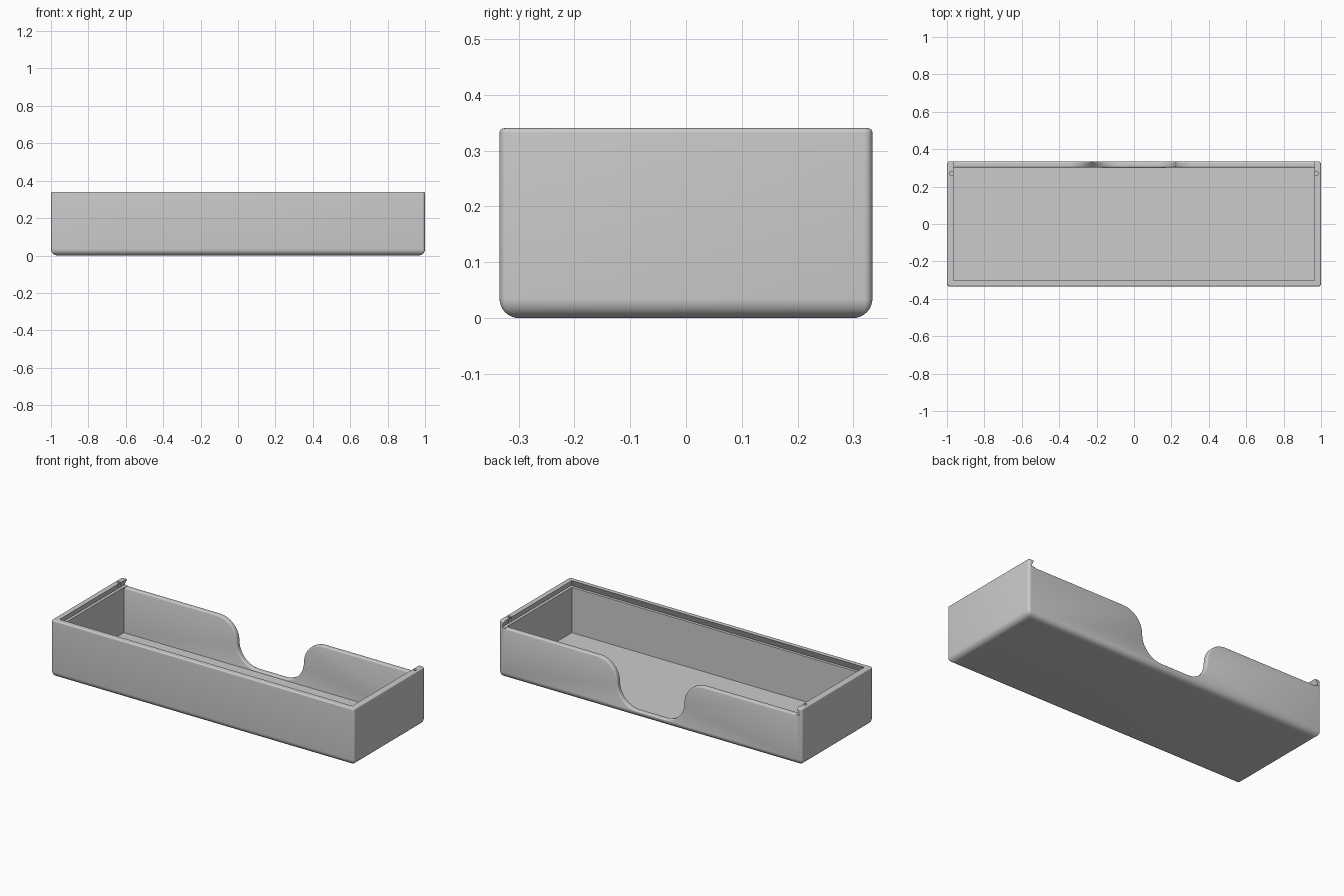
import bpy, bmesh
from math import sin, cos, pi, sqrt, radians

if "Cube" in bpy.data.objects:
    bpy.data.objects.remove(bpy.data.objects["Cube"])

HX, HY, HZ = 1.0, 0.334, 0.34      # outer half length, half depth, height
IX, IY, FLOOR = 0.965, 0.302, 0.03  # cavity
EDGE = 0.008                        # rounding of the finger notch

grey = bpy.data.materials.new("plain grey")
grey.use_nodes = True
grey.diffuse_color = (0.6, 0.6, 0.6, 1)
grey.node_tree.nodes["Principled BSDF"].inputs["Base Color"].default_value = (0.6, 0.6, 0.6, 1)


def loft(name, rings):
    """Closed solid skinned through rings of equal point count."""
    bm = bmesh.new()
    loops = [[bm.verts.new(p) for p in ring] for ring in rings]
    n = len(loops[0])
    for a, b in zip(loops, loops[1:]):
        for i in range(n):
            j = (i + 1) % n
            bm.faces.new((a[i], a[j], b[j], b[i]))
    bm.faces.new(loops[0])
    bm.faces.new(loops[-1])
    bmesh.ops.recalc_face_normals(bm, faces=bm.faces)
    mesh = bpy.data.meshes.new(name)
    bm.to_mesh(mesh)
    bm.free()
    mesh.materials.append(grey)
    ob = bpy.data.objects.new(name, mesh)
    bpy.context.collection.objects.link(ob)
    return ob


def rounded_rect(z, inset, radius=0.015, steps=5):
    r = max(radius - inset, 0.004)
    x, y = HX - inset - r, HY - inset - r
    ring = []
    for q, (sx, sy) in enumerate([(1, 1), (-1, 1), (-1, -1), (1, -1)]):
        for k in range(steps + 1):
            a = (q + k / steps) * pi / 2
            ring.append((sx * x + r * cos(a), sy * y + r * sin(a), z))
    return ring


def rect(z, x, y0, y1):
    return [(-x, y0, z), (x, y0, z), (x, y1, z), (-x, y1, z)]


def notch(y, d, radius=0.13, top=0.299, steps=14):
    """Back rim with S-curved finger notch, grown outward by d."""
    mid, flat = top - radius, 0.09
    half = [(0.96, 0.325), (0.96, top - d)]
    for k in range(steps + 1):            # convex shoulder
        a = pi / 2 * (1 + k / steps)
        half.append((flat + 2 * radius + (radius + -d) * cos(a), mid + (radius - d) * sin(a)))
    for k in range(1, steps + 1):         # concave foot
        a = -pi / 2 * k / steps
        half.append((flat + (radius + d) * cos(a), mid + (radius + d) * sin(a)))
    both = half + [(-x, z) for x, z in reversed(half)]
    return [(x, y, z) for x, z in both]


def cut(target, cutter):
    mod = target.modifiers.new("cut", "BOOLEAN")
    mod.operation, mod.solver, mod.object = "DIFFERENCE", "EXACT", cutter
    bpy.context.view_layer.objects.active = target
    bpy.ops.object.modifier_apply(modifier=mod.name)
    bpy.data.objects.remove(cutter)


# outer shell with a large bottom round and a small top round
rings = []
for r, low in ((0.035, True), (0.008, False)):
    for k in range(9):
        a = pi / 2 * k / 8
        if low:
            rings.append(rounded_rect(r * (1 - cos(a)), r * (1 - sin(a))))
        else:
            rings.append(rounded_rect(HZ - r * (1 - sin(a)), r * (1 - cos(a))))
box = loft("sliding_lid_box", rings)

# storage cavity and dovetailed lid slot, open at the back
cut(box, loft("cavity", [rect(FLOOR, IX, -IY, IY), rect(0.315, IX, -IY, IY)]))
cut(box, loft("lid_slot", [rect(0.30, 0.982, -IY - 0.017, 0.5),
                           rect(HZ, IX, -IY, 0.5),
                           rect(HZ + 0.05, IX, -IY, 0.5)]))

# lowered back rim with rounded finger notch
profile = [(t, EDGE - sqrt(EDGE**2 - (EDGE - t)**2)) for t in (EDGE * k / 5 for k in range(6))]
sections = [notch(IY - 0.01, EDGE)]
sections += [notch(IY + t, d) for t, d in profile]
sections += [notch(HY - t, d) for t, d in reversed(profile)]
sections.append(notch(HY + 0.03, EDGE))
cut(box, loft("finger_notch", sections))

# small lid detents in the side lips
for s in (-1, 1):
    circle = [(s * 0.976 + 0.01 * cos(a), 0.27 + 0.01 * sin(a))
              for a in (2 * pi * k / 16 for k in range(16))]
    cut(box, loft("detent", [[(x, y, z) for x, y in circle] for z in (0.302, 0.36)]))

bpy.ops.object.select_all(action="DESELECT")
box.select_set(True)
bpy.context.view_layer.objects.active = box
bpy.ops.object.shade_smooth_by_angle(angle=radians(35))
